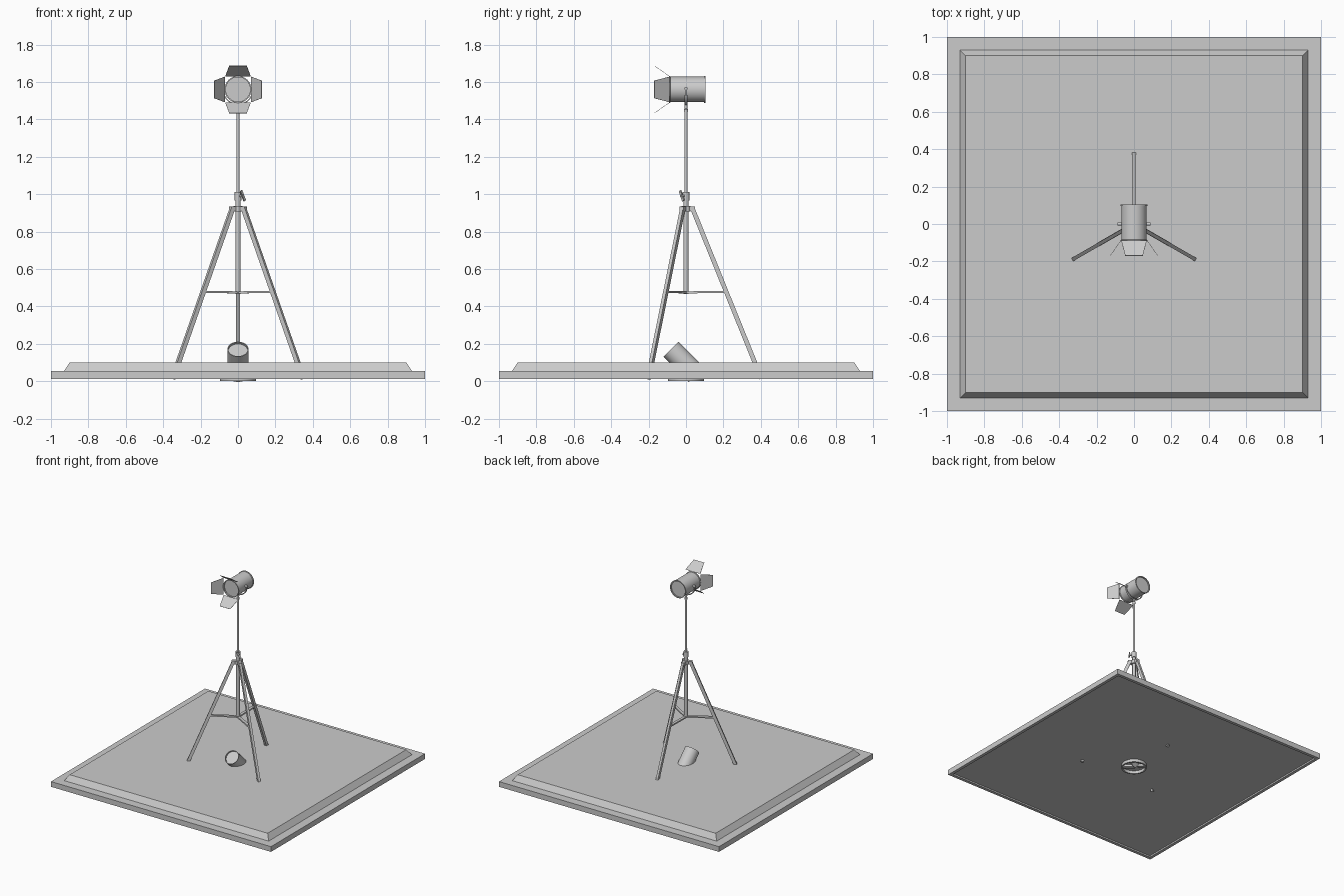
import bpy, bmesh
from math import pi, sin, cos, sqrt, radians
from mathutils import Vector, Matrix

if "Cube" in bpy.data.objects:
    bpy.data.objects.remove(bpy.data.objects["Cube"])


def finish(name, bm, mat=None, smooth=False):
    bmesh.ops.remove_doubles(bm, verts=bm.verts, dist=1e-5)
    bmesh.ops.recalc_face_normals(bm, faces=bm.faces)
    me = bpy.data.meshes.new(name)
    bm.to_mesh(me)
    bm.free()
    ob = bpy.data.objects.new(name, me)
    bpy.context.collection.objects.link(ob)
    if mat:
        me.transform(mat)
    if smooth:
        bpy.ops.object.select_all(action='DESELECT')
        ob.select_set(True)
        bpy.context.view_layer.objects.active = ob
        bpy.ops.object.shade_smooth_by_angle(angle=radians(35))
    return ob


def lathe(name, prof, n=32, mat=None, closed=False, smooth=True, start=0.0):
    """Revolve (radius, height) points about z."""
    bm = bmesh.new()
    rings = []
    for r, z in prof:
        if r == 0:
            rings.append([bm.verts.new((0, 0, z))] * n)
        else:
            rings.append([bm.verts.new((r * cos(start + 2 * pi * i / n),
                                        r * sin(start + 2 * pi * i / n), z)) for i in range(n)])
    for a, b in zip(rings, rings[1:] + (rings[:1] if closed else [])):
        for i in range(n):
            j = (i + 1) % n
            vs = list(dict.fromkeys([a[i], a[j], b[j], b[i]]))
            if len(vs) > 2:
                bm.faces.new(vs)
    return finish(name, bm, mat, smooth)


def beam(name, p, q, side, w, d):
    """Box from p to q, w wide along side and d deep."""
    p, q = Vector(p), Vector(q)
    z = (q - p).normalized()
    x = Vector(side).normalized()
    y = z.cross(x).normalized()
    bm = bmesh.new()
    bmesh.ops.create_cube(bm, size=1)
    rot = Matrix((x, y, z)).transposed().to_4x4()
    mat = Matrix.Translation((p + q) / 2) @ rot @ Matrix.Diagonal((w, d, (q - p).length, 1))
    return finish(name, bm, mat)


def plate(name, pts, normal, t, mat=None):
    """Flat outline given a thickness t."""
    bm = bmesh.new()
    f = bm.faces.new([bm.verts.new(p) for p in pts])
    ext = bmesh.ops.extrude_face_region(bm, geom=[f])
    for v in ext['geom']:
        if isinstance(v, bmesh.types.BMVert):
            v.co += Vector(normal) * t
    return finish(name, bm, mat)


# Square platform with a bevelled raised deck and a recessed underside
k = sqrt(2)
lathe("platform", [(0, .024), (.975 * k, .024), (.975 * k, .012), (k, .012), (k, .055),
                   (.93 * k, .055), (.90 * k, .10), (0, .10)], 4, smooth=False, start=pi / 4)

# Uplighter set into the deck: foot ring, cross bar, tilted can
lathe("uplight_foot", [(.085, 0), (.096, 0), (.096, .04), (.085, .04)], closed=True)
beam("uplight_foot_bar", (-.06, .06, .015), (.06, -.06, .015), (0, 0, 1), .018, .03)
lathe("uplight_can", [(0, -.19), (.057, -.19), (.057, 0), (.052, 0), (.052, -.012), (0, -.012)],
      mat=Matrix.Translation((0, -.08, .171)) @ Matrix.Rotation(pi / 4, 4, 'X'))

# Tripod legs, spreader arms and hub brackets
for i, ang in enumerate((90, 210, 330)):
    a = radians(ang)
    u = Vector((cos(a), sin(a), 0))
    side = Vector((-sin(a), cos(a), 0))
    up = Vector((0, 0, 1))
    beam(f"tripod_leg_{i}", u * .403 + up * .014, u * .032 + up * .93, side, .019, .024)
    beam(f"spreader_arm_{i}", u * .008 + up * .475, u * .222 + up * .478, side, .022, .011)
    beam(f"hub_bracket_{i}", u * .005 + up * .922, u * .047 + up * .922, side, .026, .026)

# Telescopic column with its hub and collar
lathe("column_lower", [(0, .467), (.0135, .467), (.0135, .98), (0, .98)], 16)
lathe("column_hub", [(0, .908), (.024, .908), (.024, .936), (0, .936)], 16)
lathe("column_collar", [(0, .965), (.018, .965), (.018, 1.012), (0, 1.012)], 16)
lathe("column_upper", [(0, .97), (.008, .97), (.008, 1.44), (.012, 1.44), (.012, 1.453),
                       (.008, 1.458), (.008, 1.482), (0, 1.482)], 16)

# Locking lever on the collar
lathe("lock_screw", [(0, 0), (.006, 0), (.006, .03), (0, .03)], 12,
      Matrix.Translation((.008, -.008, .99)) @ Matrix.Rotation(pi / 4, 4, 'Z') @ Matrix.Rotation(pi / 2, 4, 'X'))
beam("lock_lever", (.016, -.032, 1.018), (.036, -.014, .965), (1, -1, 0), .008, .014)

# Lamp can lying along y, lens at the front (-y)
lamp = Matrix.Translation((0, 0, 1.56)) @ Matrix.Rotation(pi / 2, 4, 'X')
lathe("lamp_can", [(0, -.096), (.064, -.096), (.064, -.105), (.072, -.105), (.072, -.097),
                   (.068, -.095), (.068, .083), (.072, .085), (.072, .092), (.065, .092),
                   (.065, .082), (0, .082)], 32, lamp)

# Half-ring yoke with pivot knobs
bm = bmesh.new()
prev = None
for s in range(25):
    a = pi + pi * s / 24
    w = .005 + .004 * abs(sin(a))
    cur = [bm.verts.new((r * cos(a), y, 1.56 + r * sin(a)))
           for r, y in ((.077, -w), (.083, -w), (.083, w), (.077, w))]
    if prev:
        for j in range(4):
            m = (j + 1) % 4
            bm.faces.new((prev[j], prev[m], cur[m], cur[j]))
    else:
        bm.faces.new(cur)
    prev = cur
bm.faces.new(prev)
finish("yoke", bm, smooth=True)
for name, s in (("left", -1), ("right", 1)):
    lathe(f"pivot_knob_{name}", [(0, .06), (.009, .06), (.009, .087), (0, .087)], 12,
          Matrix.Translation((0, 0, 1.565)) @ Matrix.Rotation(s * pi / 2, 4, 'Y'))

# Four flared barn doors around the lens
for i, name in enumerate(("top", "right", "bottom", "left")):
    plate(f"barn_door_{name}",
          [(-.068, -.09, .07), (.068, -.09, .07), (.047, -.17, .126), (-.047, -.17, .126)],
          (0, .57, .82), .002,
          Matrix.Translation((0, 0, 1.56)) @ Matrix.Rotation(i * pi / 2, 4, 'Y'))
